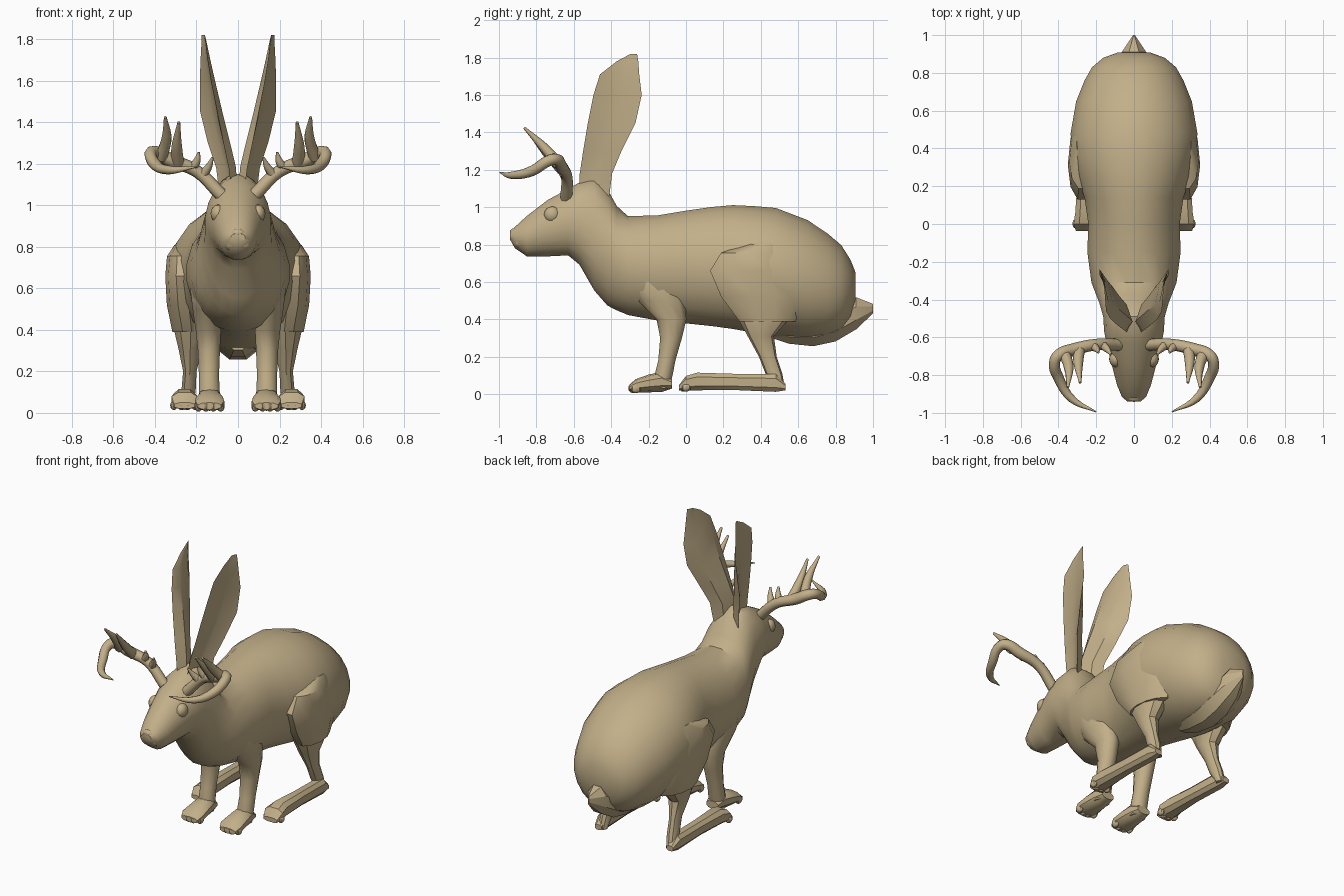
import bpy, bmesh, math
from mathutils import Vector

cube = bpy.data.objects.get("Cube")
if cube:
    bpy.data.objects.remove(cube, do_unlink=True)

fur = bpy.data.materials.new("tan_fur")
fur.use_nodes = True
TAN = (0.54, 0.43, 0.25, 1)
fur.diffuse_color = TAN
fur.node_tree.nodes["Principled BSDF"].inputs["Base Color"].default_value = TAN

mirror_center = bpy.data.objects.new("mirror_center", None)
bpy.context.collection.objects.link(mirror_center)
mirror_center.hide_render = True


def finish(obj, mirror=False, angle=35):
    """Colour, shade and optionally mirror a part."""
    obj.data.materials.append(fur)
    bpy.ops.object.select_all(action='DESELECT')
    obj.select_set(True)
    bpy.context.view_layer.objects.active = obj
    bpy.ops.object.shade_smooth_by_angle(angle=math.radians(angle))
    if mirror:
        mod = obj.modifiers.new("Mirror", 'MIRROR')
        mod.mirror_object = mirror_center
        mod.use_mirror_merge = False


def skin(name, rings, mirror=False, angle=35):
    """Bridge equal-length point rings into a closed, shaded part."""
    bm = bmesh.new()
    loops = [[bm.verts.new(p) for p in ring] for ring in rings]
    n = len(loops[0])
    for a, b in zip(loops, loops[1:]):
        for i in range(n):
            j = (i + 1) % n
            bm.faces.new((a[i], a[j], b[j], b[i]))
    bm.faces.new(loops[0])
    bm.faces.new(loops[-1])
    bmesh.ops.recalc_face_normals(bm, faces=bm.faces)
    mesh = bpy.data.meshes.new(name)
    bm.to_mesh(mesh)
    bm.free()
    obj = bpy.data.objects.new(name, mesh)
    bpy.context.collection.objects.link(obj)
    finish(obj, mirror, angle)


def circle(n, power=1.0):
    """Unit ring; a power under one squares it off."""
    for i in range(n):
        t = math.tau * (i + 0.5) / n
        c, s = math.cos(t), math.sin(t)
        yield math.copysign(abs(c) ** power, c), math.copysign(abs(s) ** power, s)


def along_y(rows, n, x=0.0, power=1.0):
    """Rows of y, bottom z, top z, half width."""
    return [[(x + w * c, y, (lo + hi) / 2 + (hi - lo) / 2 * s)
             for c, s in circle(n, power)] for y, lo, hi, w in rows]


def along_z(rows, n, turn=0.0):
    """Rows of z, front y, back y, centre x, half width; turn tucks the back inward."""
    return [[(x + w * c - turn * (b - f) * s, (f + b) / 2 + (b - f) / 2 * s, z)
             for c, s in circle(n)] for z, f, b, x, w in rows]


def ball(name, loc, scale, mirror=True, segments=12):
    bpy.ops.mesh.primitive_uv_sphere_add(segments=segments, ring_count=8, location=loc)
    obj = bpy.context.object
    obj.name = name
    obj.scale = scale
    finish(obj, mirror)


# Head, neck and trunk in one continuous skin
skin("body", along_y([
    (-.94, .825, .865, .035), (-.915, .78, .895, .065), (-.85, .735, .955, .092),
    (-.74, .735, 1.04, .12), (-.63, .74, 1.10, .148), (-.57, .69, 1.135, .16),
    (-.49, .55, 1.155, .165), (-.42, .47, 1.10, .185), (-.37, .445, 1.01, .205),
    (-.31, .42, .955, .228), (-.15, .39, .96, .25), (0, .375, .985, .245),
    (.14, .36, 1.005, .265), (.25, .345, 1.015, .305), (.36, .325, 1.01, .33),
    (.48, .305, 1.0, .34), (.65, .285, .935, .31), (.76, .30, .86, .265),
    (.83, .33, .80, .225), (.88, .40, .72, .165), (.907, .50, .65, .09)], 20))

# Tail tucked under the rump, ending in a point
skin("tail", along_y([
    (.45, .30, .38, .05), (.55, .265, .40, .09), (.68, .25, .42, .105),
    (.80, .275, .47, .105), (.91, .34, .525, .07), (1.0, .43, .485, .005)], 8), angle=25)

# Hind legs: broad haunch sinking into the rump, narrowing to the hock
skin("haunch", along_z([
    (.81, .33, .56, .235, .07), (.755, .18, .58, .25, .09), (.66, .12, .64, .247, .1),
    (.52, .18, .66, .24, .1), (.39, .28, .59, .23, .085)], 12, .05), True)
skin("hind_shin", along_z([
    (.46, .25, .56, .225, .085), (.39, .285, .54, .23, .08), (.31, .33, .47, .23, .06),
    (.2, .39, .485, .232, .034), (.11, .425, .515, .238, .036),
    (.025, .48, .53, .245, .03)], 10), True)
skin("hind_foot", along_y([
    (.533, .02, .055, .025), (.48, .01, .11, .04), (.25, .02, .112, .043),
    (.06, .018, .118, .056), (0, .018, .10, .066), (-.037, .02, .05, .052)],
    8, .258, .75), True, 25)

# Front legs: shoulder, forearm and paw
skin("front_leg", along_z([
    (.68, -.28, -.10, .15, .055), (.6, -.31, -.03, .158, .075), (.5, -.26, 0, .153, .068),
    (.4, -.16, .005, .143, .063), (.3, -.14, -.02, .14, .055), (.18, -.15, -.055, .14, .05),
    (.1, -.17, -.07, .138, .052), (.03, -.17, -.09, .137, .05)], 12), True, 45)
skin("front_paw", along_y([
    (-.075, .03, .08, .045), (-.13, .012, .12, .058), (-.2, .01, .105, .068),
    (-.27, .01, .08, .074), (-.303, .015, .05, .058)], 10, .137, .85), True, 40)

# Toes barely breaking the tips of the paws
for i in range(4):
    step = i - 1.5
    curve = .007 * step * step
    ball(f"front_toe_{i + 1}", (.137 + .036 * step, -.283 + curve, .032), (.019, .028, .026), segments=8)
    ball(f"hind_toe_{i + 1}", (.258 + .034 * step, -.015 + curve, .036), (.018, .025, .022), segments=8)

# Face: set-in eyes and a soft muzzle
ball("eye", (.096, -.715, .96), (.036, .044, .044))
ball("nose", (0, -.92, .865), (.035, .022, .022), False)
ball("lip", (.03, -.885, .82), (.04, .043, .042))

# Ears: cupped blades, rows of z, front edge, rear edge, cup depth
ear = []
for z, fx, fy, rx, ry, depth in [
        (1.06, .03, -.575, .09, -.41, .04), (1.18, .045, -.568, .105, -.395, .052),
        (1.3, .07, -.55, .145, -.345, .052),
        (1.45, .10, -.525, .182, -.27, .045), (1.6, .13, -.495, .184, -.237, .032),
        (1.71, .148, -.46, .18, -.25, .02), (1.78, .155, -.37, .176, -.255, .01),
        (1.82, .16, -.295, .175, -.262, .004)]:
    front, rear = Vector((fx, fy, z)), Vector((rx, ry, z))
    span = rear - front
    back = Vector((-span.y, span.x, 0)).normalized()
    ear.append([front, front + span * .3 + back * depth * .45, front + span * .6 + back * depth * .45,
                rear, front + span * .72 + back * depth, front + span * .22 + back * depth])
skin("ear", ear, True, 30)


def tube(name, points, radii):
    """Tapered antler branch swept along smooth points, on both sides."""
    for side, label in ((1, "left"), (-1, "right")):
        curve = bpy.data.curves.new(f"{label}_{name}", 'CURVE')
        curve.dimensions = '3D'
        curve.bevel_depth = 1
        curve.bevel_resolution = 2
        curve.resolution_u = 5
        curve.use_fill_caps = True
        spline = curve.splines.new('BEZIER')
        spline.bezier_points.add(len(points) - 1)
        for bp, (x, y, z), r in zip(spline.bezier_points, points, radii):
            bp.co = (side * x, y, z)
            bp.radius = r
            bp.handle_left_type = bp.handle_right_type = 'AUTO'
        curve.materials.append(fur)
        obj = bpy.data.objects.new(f"{label}_{name}", curve)
        bpy.context.collection.objects.link(obj)


# Antlers: sweeping beam with upright tines
tube("antler_beam", [(.08, -.64, 1.05), (.2, -.638, 1.165), (.32, -.665, 1.215), (.4, -.695, 1.255),
                     (.42, -.73, 1.25), (.397, -.82, 1.195), (.33, -.925, 1.17), (.2, -.995, 1.185)],
     [.032, .03, .034, .032, .03, .028, .021, .003])
tube("outer_tine", [(.37, -.68, 1.23), (.345, -.76, 1.32), (.35, -.865, 1.425)], [.032, .026, .007])
tube("middle_tine", [(.29, -.66, 1.2), (.295, -.735, 1.28), (.285, -.84, 1.4)], [.032, .026, .007])
tube("inner_tine", [(.225, -.64, 1.17), (.2, -.66, 1.21), (.188, -.68, 1.255)], [.026, .019, .006])
tube("brow_tine", [(.175, -.635, 1.14), (.145, -.66, 1.18), (.122, -.69, 1.23)], [.026, .019, .006])
